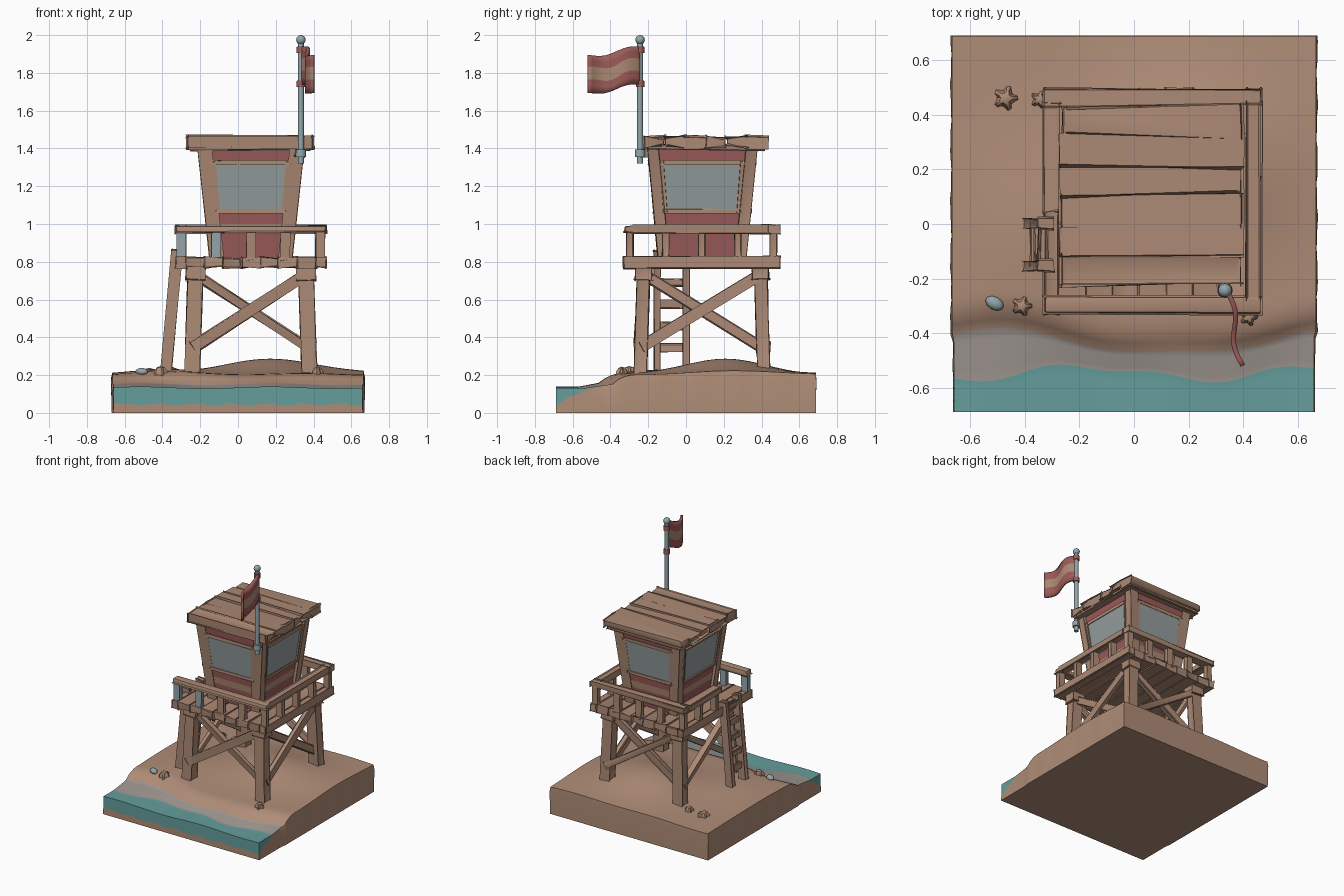
import bpy, bmesh, math, random
from mathutils import Vector, Matrix

if "Cube" in bpy.data.objects:
    bpy.data.objects.remove(bpy.data.objects["Cube"])
random.seed(4)

def material(name, rgb):
    m = bpy.data.materials.new(name)
    m.diffuse_color = (*rgb, 1)
    m.use_nodes = True
    m.node_tree.nodes["Principled BSDF"].inputs["Base Color"].default_value = m.diffuse_color
    return m

SAND = material("sand", (0.43, 0.265, 0.185))
WOOD = material("wood", (0.41, 0.25, 0.175))
RED = material("faded_red", (0.33, 0.105, 0.10))
TEAL = material("water_teal", (0.13, 0.34, 0.33))
FOAM = material("foam_grey", (0.35, 0.31, 0.285))
GLASS = material("window_grey", (0.30, 0.34, 0.34))
PALE = material("pale_blue", (0.29, 0.38, 0.41))

def finish(name, bm, *mats):
    bmesh.ops.recalc_face_normals(bm, faces=bm.faces)
    me = bpy.data.meshes.new(name)
    bm.to_mesh(me)
    bm.free()
    ob = bpy.data.objects.new(name, me)
    bpy.context.collection.objects.link(ob)
    for m in mats:
        me.materials.append(m)
    return ob

def beam(name, p1, p2, w, h, mat=WOOD, bevel=0.007, jit=0.003):
    """Soft-edged timber from p1 to p2; w sideways, h up (or x, y when upright)."""
    p1, p2 = Vector(p1), Vector(p2)
    d = (p2 - p1).normalized()
    ref = Vector((0, 1, 0)) if abs(d.z) > 0.9 else Vector((0, 0, 1))
    s = d.cross(ref).normalized()
    u = s.cross(d).normalized()
    bm = bmesh.new()
    bmesh.ops.create_cube(bm, size=1)
    for v in bm.verts:
        c = v.co.copy()
        v.co = (p1 + p2) / 2 + s * c.x * w + u * c.y * h + d * c.z * (p2 - p1).length
        v.co += Vector([random.uniform(-jit, jit) for _ in range(3)])
    if bevel:
        bmesh.ops.bevel(bm, geom=bm.edges[:], offset=bevel, segments=2, profile=0.5, affect='EDGES')
    return finish(name, bm, mat)

# ---- beach block: rows follow the foam and shore lines ----
def shore(x):
    return -0.43 + 0.045 * math.sin(4.6 * x + 4.1) + 0.01 * math.sin(11 * x)

def foam(x):
    return -0.545 + 0.025 * math.sin(7 * x + 4.9 - 2) + 0.012 * math.sin(15 * x)

def height(x, y):
    dune = 0.205 + 0.08 * math.exp(-((x - .2) ** 2 / .13 + (y - .22) ** 2 / .09))
    dune += 0.022 * math.exp(-((x + .35) ** 2 + (y + .05) ** 2) / .08) + 0.004 * math.sin(9 * x + 5 * y)
    if y <= shore(x):
        k = max(0, (y - foam(x)) / (shore(x) - foam(x)))
        return 0.134 + 0.005 * math.sin(9 * x) + 0.02 * k
    t = min(1, (y - shore(x)) / 0.12)
    return 0.16 + (dune - 0.16) * (1 - (1 - t) ** 2)

bm = bmesh.new()
NX, A, B, C = 48, 5, 5, 36
top = []
for j in range(A + B + C + 1):
    row = []
    for i in range(NX + 1):
        x = -0.665 + 1.33 * i / NX
        if j <= A:
            y = -0.688 + (foam(x) + 0.688) * j / A
        elif j <= A + B:
            y = foam(x) + (shore(x) - foam(x)) * (j - A) / B
        else:
            y = shore(x) + (0.688 - shore(x)) * (j - A - B) / C
        row.append(bm.verts.new((x * (1 if y > -0.4 else 0.99), y, height(x, y))))
    top.append(row)
NJ = len(top) - 1
for j in range(NJ):
    for i in range(NX):
        f = bm.faces.new((top[j][i], top[j][i + 1], top[j + 1][i + 1], top[j + 1][i]))
        f.material_index = 1 if j < A else 2 if j < A + B else 0
# side walls: teal above a sloping line at the sea end, sand elsewhere
ring = [(0, i) for i in range(NX)] + [(j, NX) for j in range(NJ)]
ring += [(NJ, i) for i in range(NX, 0, -1)] + [(j, 0) for j in range(NJ, 0, -1)]
mids, lows = [], []
for n, (j, i) in enumerate(ring):
    c = top[j][i].co
    r = 0.006 * math.sin(n * 0.9) + 0.004 * math.sin(n * 2.3)
    if j <= A:
        z = 0.045 + (c.z - 0.055) * j / A + r
    else:
        z = c.z * 0.8 + r
    out = 1.008 + r * 0.5 if j > A else 1.0
    mids.append(bm.verts.new((c.x * out, max(-0.69, min(0.69, c.y * out)), z)))
    lows.append(bm.verts.new((c.x * 1.005, c.y, 0)))
for n, (j, i) in enumerate(ring):
    m = (n + 1) % len(ring)
    j2, i2 = ring[m]
    f = bm.faces.new((top[j][i], top[j2][i2], mids[m], mids[n]))
    f.material_index = 1 if max(j, j2) <= A else 0
    bm.faces.new((mids[n], mids[m], lows[m], lows[n]))
bm.faces.new(lows)
finish("beach_block", bm, SAND, TEAL, FOAM)

# ---- starfish, shell and stone ----
def starfish(name, x, y, r, rot):
    bm = bmesh.new()
    z = height(x, y)
    tip = bm.verts.new((x, y, z + 0.035))
    rim = []
    for k in range(20):
        a = rot + k * math.tau / 20
        q = r * (0.8 + 0.2 * math.cos(5 * a))
        rim.append([bm.verts.new((x + q * s * math.cos(a), y + q * s * math.sin(a), z + h))
                    for s, h in ((0.6, 0.028), (1, 0.005), (1, -0.02))])
    for k in range(20):
        a, b = rim[k], rim[(k + 1) % 20]
        bm.faces.new((tip, a[0], b[0]))
        bm.faces.new((a[0], a[1], b[1], b[0]))
        bm.faces.new((a[1], a[2], b[2], b[1]))
    finish(name, bm, SAND)

starfish("starfish_back", -0.47, 0.46, 0.048, 0.2)
starfish("starfish_side", -0.345, 0.455, 0.035, 0.9)
starfish("starfish_front", -0.41, -0.30, 0.04, 0.5)
starfish("starfish_right", 0.42, -0.34, 0.035, 0.1)
bm = bmesh.new()
bmesh.ops.create_icosphere(bm, subdivisions=2, radius=1,
    matrix=Matrix.Translation((-0.51, -0.29, height(-0.51, -0.29) + 0.008))
    @ Matrix.Rotation(-0.5, 4, 'Z') @ Matrix.Diagonal((0.036, 0.024, 0.02, 1)))
finish("beach_stone", bm, PALE)

# ---- legs, caps and cross braces ----
CX, CY = 0.068, 0.085
def corner(sx, sy, z):
    k = (0.77 - z) / 0.55 * 0.018
    return Vector((CX + sx * (0.292 + k), CY + sy * (0.308 + k), z))

corners = [(-1, -1), (1, -1), (1, 1), (-1, 1)]
for n, (sx, sy) in enumerate(corners):
    beam("leg", corner(sx, sy, 0.18), corner(sx, sy, 0.78), 0.068, 0.068)
    beam("leg_cap", corner(sx, sy, 0.705), corner(sx, sy, 0.775), 0.09, 0.09)
    tx, ty = corners[(n + 1) % 4]
    o = Vector((sx + tx, sy + ty, 0)) * 0.009
    beam("brace_up", corner(sx, sy, 0.35) + o, corner(tx, ty, 0.735) + o, 0.03, 0.046)
    beam("brace_down", corner(sx, sy, 0.735) - o * 0.6, corner(tx, ty, 0.34) - o * 0.6, 0.03, 0.046)

# ---- deck ----
X0, X1, Y0, Y1 = -0.327, 0.463, -0.327, 0.493
W = (X1 - X0 - 0.1) / 7
for k in range(7):
    x = X0 + 0.05 + W * (k + 0.5)
    e = random.uniform(0, 0.008)
    beam("deck_plank", (x, Y0 + e, 0.796), (x, Y1 - e, 0.796), W - 0.004, 0.05)
for x in (X0 + 0.025, X1 - 0.025):
    beam("deck_edge", (x, Y0, 0.797), (x, Y1, 0.797), 0.05, 0.054)

# ---- railing, open beside the ladder ----
L, R, F, K = X0 + 0.028, X1 - 0.028, Y0 + 0.03, Y1 - 0.03
beam("rail_front", (X0, F, 0.973), (X1, F, 0.973), 0.058, 0.036)
beam("rail_back", (X0, K, 0.973), (X1, K, 0.973), 0.058, 0.036)
beam("rail_right", (R, Y0 + .05, 0.972), (R, Y1 - .05, 0.972), 0.056, 0.034)
beam("rail_left", (L, 0.045, 0.972), (L, Y1 - .05, 0.972), 0.056, 0.034)
spots = []
for k in range(5):
    x, y = L + (R - L) * k / 4, F + (K - F) * k / 4
    spots += [(x, F, PALE if k < 2 else WOOD), (x, K, WOOD)]
    if 0 < k < 4:
        spots.append((R, y, WOOD))
        if y > 0.04:
            spots.append((L, y, WOOD))
for x, y, m in spots:
    beam("rail_post", (x, y, 0.81), (x, y, 0.965), 0.036, 0.036, m)

# ---- ladder ----
for y in (-0.152, 0.002):
    beam("ladder_side", (-0.383, y, 0.20), (-0.322, y, 0.86), 0.045, 0.036)
for k in range(5):
    z = 0.345 + k * 0.115
    x = -0.383 + 0.061 * (z - 0.2) / 0.66
    beam("ladder_rung", (x, -0.15, z), (x, 0.0, z), 0.026, 0.034)

# ---- cabin: flared body with painted bands ----
def half(z):
    t = (z - 0.82) / 0.58
    return 0.20 + 0.062 * t, 0.222 + 0.056 * t

bm = bmesh.new()
levels = [0.80, 0.95, 1.0, 1.06, 1.335, 1.405]
rings = []
for z in levels:
    hx, hy = half(z)
    rings.append([bm.verts.new((CX + sx * hx, CY + sy * hy, z)) for sx, sy in corners])
for k in range(5):
    for n in range(4):
        m = (n + 1) % 4
        f = bm.faces.new((rings[k][n], rings[k][m], rings[k + 1][m], rings[k + 1][n]))
        f.material_index = (1, 0, 1, 0, 1)[k]
bm.faces.new(rings[0])
bm.faces.new(rings[-1])
finish("cabin_body", bm, WOOD, RED)

def wall_point(n, u, z, out):
    hx, hy = half(z)
    (sx, sy), (tx, ty) = corners[n], corners[(n + 1) % 4]
    p = Vector((CX + hx * (sx + (tx - sx) * u), CY + hy * (sy + (ty - sy) * u), z))
    return p + Vector((sx + tx, sy + ty, 0)) / 2 * out

for n, (sx, sy) in enumerate(corners):
    a, b = wall_point(n, 0, 0.80, 0), wall_point(n, 0, 1.41, 0)
    o = Vector((sx, sy, 0)) * 0.018
    beam("cabin_corner_post", a - o, b - o, 0.062, 0.062)
    # window pane and its frame
    bm = bmesh.new()
    q = [[bm.verts.new(wall_point(n, u, z, d)) for u, z in
          ((.125, 1.075), (.875, 1.075), (.875, 1.318), (.125, 1.318))] for d in (-0.001, 0.006)]
    for k in range(4):
        m = (k + 1) % 4
        bm.faces.new((q[0][k], q[0][m], q[1][m], q[1][k]))
    bm.faces.new(q[0])
    bm.faces.new(q[1])
    finish("window_pane", bm, GLASS)
    for z in (1.068, 1.325):
        beam("window_frame", wall_point(n, .09, z, 0.003), wall_point(n, .91, z, 0.003), 0.022, 0.018, WOOD, 0.004, 0.001)
    for u in (.105, .895):
        beam("window_frame_side", wall_point(n, u, 1.065, 0.001), wall_point(n, u, 1.33, 0.001), 0.022, 0.022, WOOD, 0.004, 0.001)

# ---- roof ----
beam("roof_base", (-0.245, CY + 0.02, 1.406), (0.375, CY + 0.02, 1.406), 0.61, 0.03)
for k in range(6):
    y = -0.168 + k * 0.109
    dz = random.uniform(-0.004, 0.004)
    beam("roof_plank", (-0.262, y, 1.433 + dz), (0.392, y, 1.433 - dz), 0.101, 0.05, WOOD, 0.012, 0.004)

# ---- flag pole and flag ----
PX, PY = 0.333, -0.243
def turned(name, z0, z1, r, mat):
    bm = bmesh.new()
    bmesh.ops.create_cone(bm, cap_ends=True, segments=16, radius1=r, radius2=r * 0.95, depth=z1 - z0,
                          matrix=Matrix.Translation((PX, PY, (z0 + z1) / 2)))
    finish(name, bm, mat)

turned("flag_pole", 1.32, 1.97, 0.016, PALE)
turned("pole_bracket", 1.355, 1.395, 0.028, PALE)
turned("flag_ring_top", 1.905, 1.94, 0.023, RED)
turned("flag_ring_bottom", 1.725, 1.76, 0.023, RED)
beam("pole_mount", (PX, PY, 1.375), (PX - 0.02, PY + 0.06, 1.375), 0.035, 0.03)
bm = bmesh.new()
bmesh.ops.create_uvsphere(bm, u_segments=16, v_segments=10, radius=0.025,
                          matrix=Matrix.Translation((PX, PY, 1.975)))
finish("pole_ball", bm, PALE)

bm = bmesh.new()
cols = []
for i in range(17):
    t = i / 16
    x = PX + 0.005 + 0.06 * t + 0.016 * math.sin(t * 6.3)
    z = 1.735 - 0.045 * t + 0.012 * math.sin(t * 6.5 + 0.2)
    cols.append([bm.verts.new((x, PY - 0.275 * t, z + 0.2 * s / 6 + (0.008 * math.sin(t * 9) if 0 < s < 6 else 0)))
                 for s in range(7)])
for i in range(16):
    for s in range(6):
        f = bm.faces.new((cols[i][s], cols[i + 1][s], cols[i + 1][s + 1], cols[i][s + 1]))
        f.material_index = 0 if 2 <= s < 4 else 1
flag = finish("flag", bm, WOOD, RED)
mod = flag.modifiers.new("thickness", 'SOLIDIFY')
mod.thickness, mod.offset = 0.018, 0

# ---- smooth shading with crisp edges ----
for ob in bpy.context.scene.objects:
    ob.select_set(True)
bpy.context.view_layer.objects.active = flag
bpy.ops.object.shade_smooth_by_angle(angle=math.radians(40))
